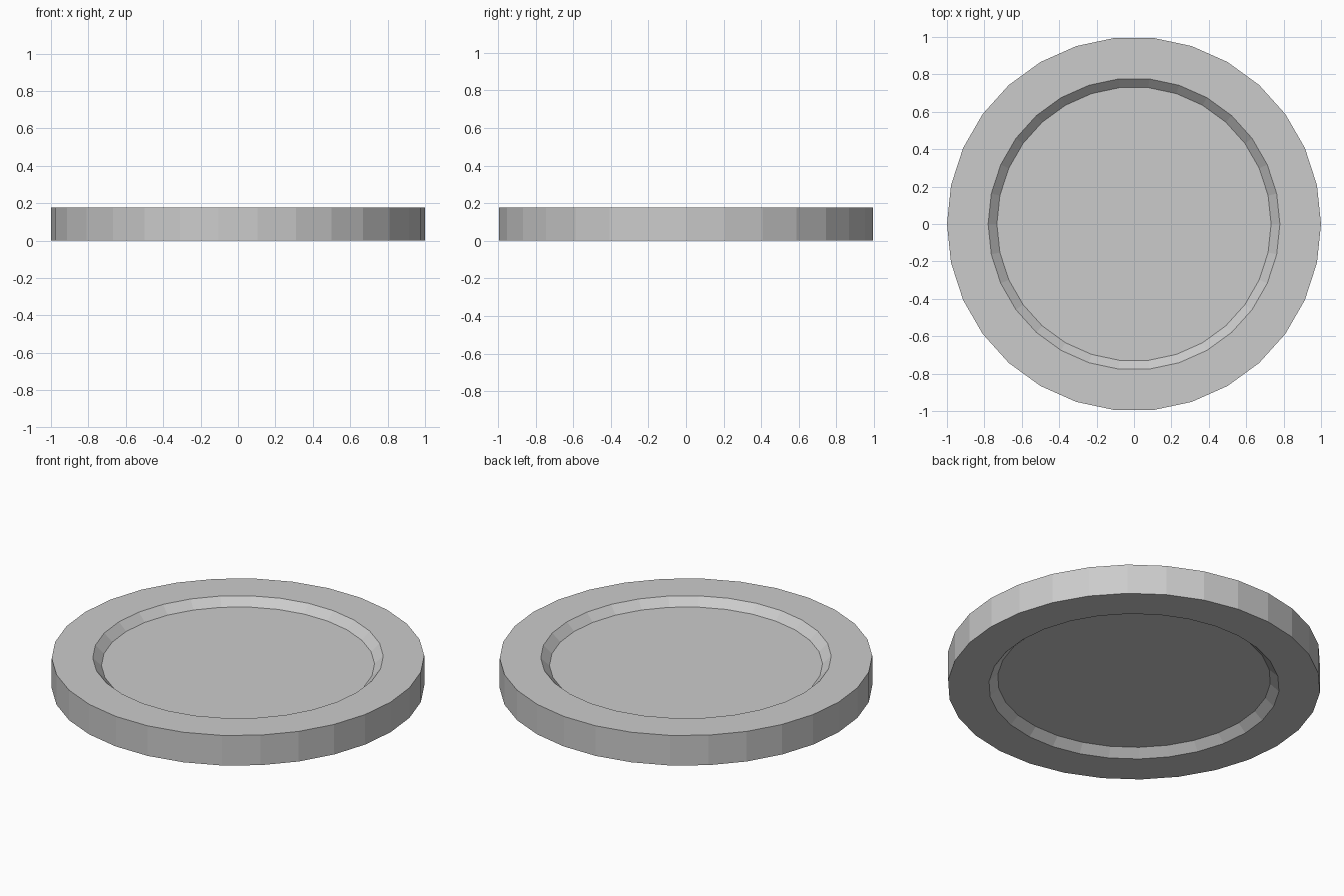
import bpy, bmesh
from math import cos, sin, tau

if "Cube" in bpy.data.objects:
    bpy.data.objects.remove(bpy.data.objects["Cube"])

SIDES = 30
H = 0.178      # disc thickness
DEPTH = 0.045  # recess depth on both faces

# Lathe profile (radius, z) from bottom recess, around the rim, to top recess
profile = [(0.733, DEPTH), (0.78, 0), (1.0, 0),
           (1.0, H), (0.78, H), (0.733, H - DEPTH)]

bm = bmesh.new()
rings = [[bm.verts.new((r * cos(tau * i / SIDES), r * sin(tau * i / SIDES), z))
          for i in range(SIDES)] for r, z in profile]

# Bands between neighbouring rings
for a, b in zip(rings, rings[1:]):
    for i in range(SIDES):
        j = (i + 1) % SIDES
        bm.faces.new((a[i], a[j], b[j], b[i]))

# Flat recess floors
bm.faces.new(rings[0][::-1])
bm.faces.new(rings[-1])
bmesh.ops.recalc_face_normals(bm, faces=bm.faces)

mesh = bpy.data.meshes.new("recessed_disc")
bm.to_mesh(mesh)
bm.free()
bpy.context.collection.objects.link(bpy.data.objects.new("recessed_disc", mesh))
